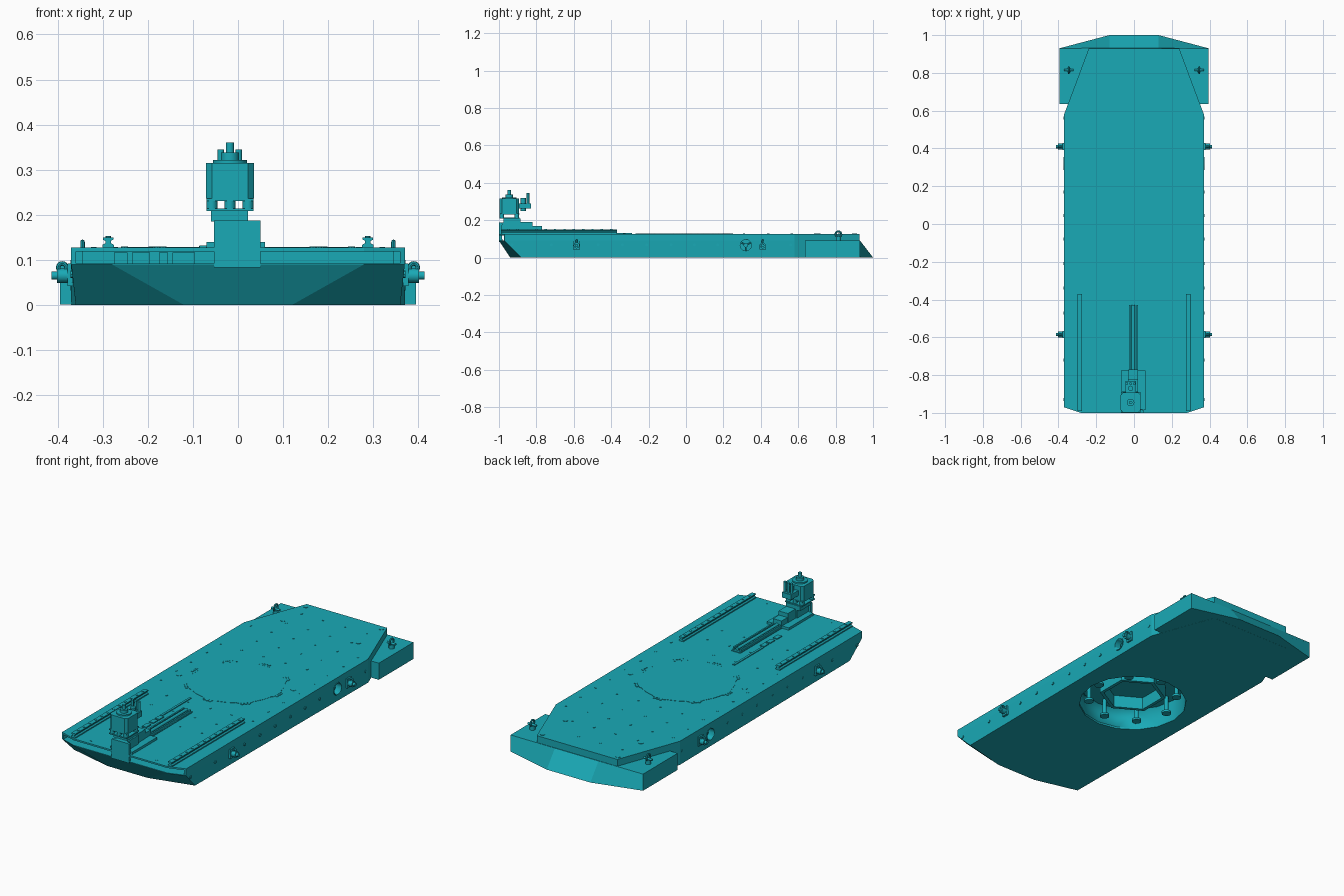
import bpy, bmesh, math
from mathutils import Vector, Matrix

if "Cube" in bpy.data.objects:
    bpy.data.objects.remove(bpy.data.objects["Cube"])

teal = bpy.data.materials.new("teal_paint")
teal.diffuse_color = (0.01, 0.40, 0.47, 1)
teal.use_nodes = True
teal.node_tree.nodes["Principled BSDF"].inputs["Base Color"].default_value = teal.diffuse_color


def finish(name, bm):
    bmesh.ops.recalc_face_normals(bm, faces=bm.faces)
    me = bpy.data.meshes.new(name)
    bm.to_mesh(me)
    bm.free()
    ob = bpy.data.objects.new(name, me)
    bpy.context.collection.objects.link(ob)
    me.materials.append(teal)
    return ob


def loft(name, rings):
    bm = bmesh.new()
    vs = [[bm.verts.new(p) for p in r] for r in rings]
    n = len(rings[0])
    for a, b in zip(vs, vs[1:]):
        for i in range(n):
            bm.faces.new((a[i], a[(i + 1) % n], b[(i + 1) % n], b[i]))
    bm.faces.new(vs[0])
    bm.faces.new(vs[-1])
    return finish(name, bm)


def sym(half, z):
    """Outline from its right half, front to back."""
    return [(x, y, z) for x, y in half] + [(-x, y, z) for x, y in reversed(half)]


def box(name, x0, x1, y0, y1, z0, z1):
    return loft(name, [[(x0, y0, z), (x1, y0, z), (x1, y1, z), (x0, y1, z)] for z in (z0, z1)])


def cyls(name, items, seg=12):
    """Cylinders as (start, end, radius) in one object."""
    bm = bmesh.new()
    for a, b, r in items:
        a, b = Vector(a), Vector(b)
        m = Matrix.Translation((a + b) / 2) @ (b - a).to_track_quat('Z', 'Y').to_matrix().to_4x4()
        bmesh.ops.create_cone(bm, cap_ends=True, segments=seg, radius1=r, radius2=r,
                              depth=(b - a).length, matrix=m)
    ob = finish(name, bm)
    bpy.context.view_layer.objects.active = ob
    ob.select_set(True)
    if seg > 8:
        bpy.ops.object.shade_smooth_by_angle(angle=0.6)
    ob.select_set(False)
    return ob


def cut(ob, *cutters):
    for c in cutters:
        m = ob.modifiers.new("cut", 'BOOLEAN')
        m.operation, m.solver, m.object = 'DIFFERENCE', 'EXACT', c
        bpy.context.view_layer.objects.active = ob
        bpy.ops.object.modifier_apply(modifier=m.name)
        bpy.data.objects.remove(c)


def torus(name, center, axis, R, r, seg=16, sides=8):
    bpy.ops.mesh.primitive_torus_add(location=center, major_radius=R, minor_radius=r,
                                     major_segments=seg, minor_segments=sides)
    ob = bpy.context.object
    ob.name = name
    ob.rotation_euler = Vector(axis).to_track_quat('Z', 'Y').to_euler()
    ob.data.materials.append(teal)
    bpy.ops.object.shade_smooth_by_angle()
    ob.select_set(False)


# Hollow hull with raked bow
back = [(.37, .58), (.24, .928)]
hull = loft("hull", [sym([(.12, -.94), (.36, -.88)] + back, 0),
                     sym([(.28, -1), (.37, -.97)] + back, .09),
                     sym([(.28, -1), (.37, -.97)] + back, .127)])
inner = [(.1, -.9), (.345, -.85), (.358, .57), (.23, .915)]
cavity = loft("cavity_cutter", [sym(inner, .01), sym(inner, .119)])
bow = box("bow_opening_cutter", -.36, .36, -1.1, -.8, .092, .1185)
C = Vector((0, -.01, 0))
pool = cyls("pool_cutter", [(C + Vector((0, 0, -.05)), C + Vector((0, 0, .06)), .275)], 16)
tunnel = cyls("tunnel_cutter", [((-.5, .32, .066), (.5, .32, .066), .032)], 20)
cut(hull, cavity, bow, pool, tunnel)

# Stern block with sloped facets
loft("stern_block", [sym([(.395, .635), (.395, .93), (.13, 1)], .0005),
                     sym([(.395, .635), (.395, .93), (.13, .931)], .09)])


# Thruster tunnel tubes in the sides
for s in (-1, 1):
    tube = cyls("thruster_tunnel", [((s * .24, .32, .066), (s * .372, .32, .066), .034)], 20)
    cut(tube, cyls("bore_cutter", [((s * .26, .32, .066), (s * .4, .32, .066), .030)], 20))
    cyls("thruster_hub", [((s * .25, .32, .066), (s * .35, .32, .066), .012)])
    for k in range(3):
        a = k * 2.094 + .5
        cyls("thruster_blade", [((s * .33, .32, .066),
             (s * .33, .32 + .03 * math.cos(a), .066 + .03 * math.sin(a)), .005)], 6)

# Centre well: wall, hexagonal trunk, posts with feet
well = cyls("well_wall", [((0, -.01, .009), (0, -.01, .119), .283)], 16)
cut(well, cyls("well_cutter", [((0, -.01, -.1), (0, -.01, .2), .275)], 16))
trunk = cyls("hex_trunk", [((0, -.01, .045), (0, -.01, .12), .17)], 6)
cut(trunk, cyls("trunk_cutter", [((0, -.01, -.1), (0, -.01, .112), .15)], 6))
posts, clusters = [], []
for k in range(8):
    a = k * math.pi / 4
    d = Vector((math.cos(a), math.sin(a), 0))
    t = Vector((-d.y, d.x, 0))
    p = C + d * .225
    posts += [(p + Vector((0, 0, .025)), p + Vector((0, 0, .12)), .011),
              (p + Vector((0, 0, .02)), p + Vector((0, 0, .032)), .024)]
    for j in (-1, 0, 1):
        q = C + d * .252 + t * j * .017
        clusters.append((q + Vector((0, 0, .126)), q + Vector((0, 0, .1295)), .008))
    q = C + d * .238
    loft("hatch_clamp", [[q + t * u + d * v + Vector((0, 0, z)) for u, v in
         ((-.045, -.006), (.045, -.006), (.03, .006), (-.03, .006))] for z in (.126, .129)])
cyls("well_posts", posts)
cyls("hatch_bolts", clusters, 8)
cyls("deck_hatch", [((0, -.01, .12), (0, -.01, .1285), .238)], 32)

# Deck and side screws
dots = []
for y in (.82, .69, .565, .44, .31, -.33, -.46, -.585, -.97):
    for x in (.065, .195, .32):
        if (y < .6 or x < .3) and not (y < -.33 and x > .3):
            dots += [((s * x, y, .125), (s * x, y, .1285), .006) for s in (-1, 1)]
for y in (.19, .055, -.07, -.2):
    dots += [((s * .32, y, .125), (s * .32, y, .1285), .006) for s in (-1, 1)]
for x, y in ((.225, .9), (.225, .705)):
    dots += [((s * x, y, .125), (s * x, y, .129), .013) for s in (-1, 1)]
dots += [((.275, .08, .125), (.275, .08, .1285), .014), ((-.28, -.1, .125), (-.28, -.1, .1285), .014)]
for y in (-.93, -.72, -.47, -.34, -.21, -.08, .045, .17, .56):
    dots += [((s * .365, y, .068), (s * .372, y, .068), .008) for s in (-1, 1)]
cyls("screws", dots, 8)

# Linear guide rails with bolts
half = [(.013, .126), (.013, .133), (.006, .137), (.006, .142), (.012, .145), (.012, .15)]
prof = half + [(-x, z) for x, z in reversed(half)]
for s in (-1, 1):
    loft("guide_rail", [[(s * .288 + x, y, z) for x, z in prof] for y in (-.99, -.37)])
    cyls("rail_bolts", [((s * .288, -.95 + i * .05, .149), (s * .288, -.95 + i * .05, .1525), .006)
                        for i in range(12)], 8)

# Side padeyes and stern lifting shackles
for s in (-1, 1):
    for y in (.41, -.585):
        box("padeye_base", *sorted((s * .366, s * .378)), y - .018, y + .018, .042, .092)
        cyls("padeye_pin", [((s * .37, y, .065), (s * .402, y, .065), .016),
                            ((s * .40, y, .065), (s * .414, y, .065), .009)])
        torus("padeye_ring", (s * .39, y, .083), (0, 1, 0), .009, .005)
    cyls("shackle_base", [((s * .345, .815, .088), (s * .345, .815, .112), .014),
                          ((s * .32, .815, .116), (s * .37, .815, .116), .006)])
    torus("shackle_ring", (s * .345, .815, .124), (1, 0, 0), .016, .005)

# Equipment visible inside the bow opening
for i, (x, w) in enumerate(((-.26, .03), (-.215, .04), (-.165, .02), (-.12, .05))):
    box("bow_equipment", x - w / 2, x + w / 2, -.9 + .03 * i, -.7, .012, .116)
box("bow_bulkhead", -.355, .355, -.62, -.61, .01, .119)

# Bow mounting plate and winch drive
plate = box("bow_plate", -.053, .05, -1, -.985, .083, .187)
cyls("plate_screws", [((x, -1, z), (x, -.98, z), .005) for x in (-.043, .04) for z in (.093, .178)], 8)
box("drive_base", -.07, .06, -.985, -.775, .126, .14)
box("gear_housing", -.04, .03, -.985, -.89, .138, .187)
box("gear_neck", -.06, .022, -.975, -.885, .185, .21)
box("slide_head", -.033, .022, -.9, -.82, .138, .19)
box("slide_block", -.03, .02, -.83, -.77, .138, .168)

# Motor: flanges, standoffs, chamfered body, top shaft with ribs
box("motor_flange", -.07, .034, -.998, -.89, .208, .214)
box("motor_plate", -.07, .034, -.998, -.89, .230, .236)
cyls("motor_standoffs", [((x, y, .212), (x, y, .232), .012) for x in (-.058, -.018, .022)
                         for y in (-.985, -.905)])
o = [(.04, -.998), (.053, -.985), (.053, -.905), (.04, -.892)]
loft("motor_body", [[(x - .018, y, z) for x, y, _ in sym(o, 0)] for z in (.236, .315)])
cyls("motor_cap", [((-.018, -.945, .313), (-.018, -.945, .322), .038),
                   ((-.018, -.945, .32), (-.018, -.945, .338), .02),
                   ((-.018, -.945, .33), (-.018, -.945, .36), .009)], 16)
box("valve_arm", -.045, .01, -.895, -.83, .262, .29)
cyls("valve_stems", [((x, -.845, .288), (x, -.845, .345), .007) for x in (-.038, -.018, .002)]
     + [((-.018, -.87, .25), (-.018, -.87, .318), .014)])

# Lead screw slide and cable strip on the deck
box("slide_bed", -.03, .022, -.78, -.42, .126, .132)
for x in (-.026, .013):
    box("slide_rib", x, x + .008, -.78, -.43, .13, .146)
cyls("lead_screw", [((-.004, -.8, .141), (-.004, -.43, .141), .009)])
box("cable_strip", -.087, -.075, -.54, -.29, .126, .131)
for y in (-.56, -.61, -.67):
    box("cable_clip", -.085, -.06, y - .025, y + .015, .126, .132)
